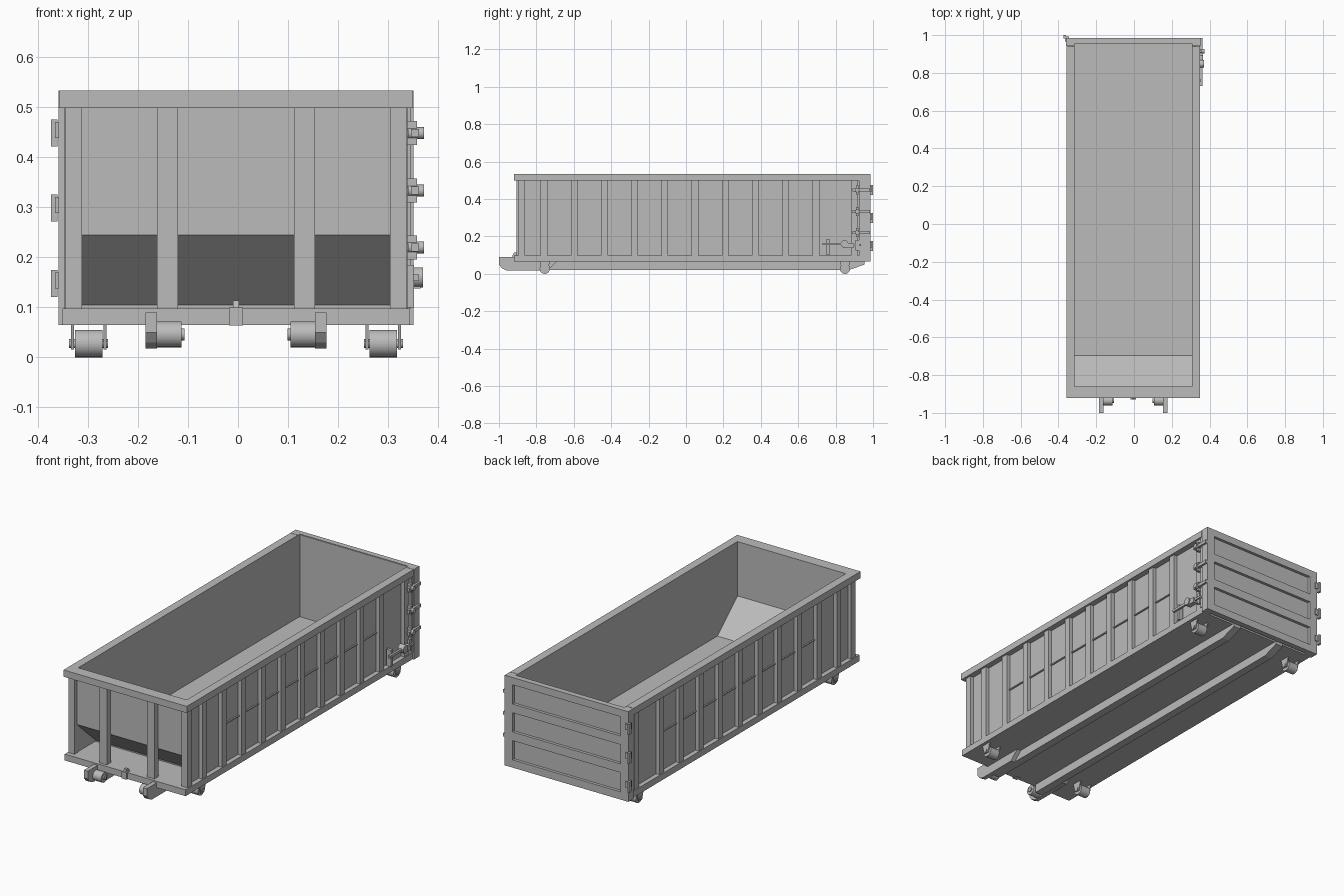
import bpy, bmesh, math
from mathutils import Vector

cube = bpy.data.objects.get("Cube")
if cube:
    bpy.data.objects.remove(cube, do_unlink=True)

steel = bpy.data.materials.new("grey steel")
steel.use_nodes = True
GREY = (0.5, 0.5, 0.5, 1)
steel.diffuse_color = GREY
steel.node_tree.nodes["Principled BSDF"].inputs["Base Color"].default_value = GREY

C = -0.004  # centre line of the container


def finish(name, bm, smooth=False):
    bmesh.ops.recalc_face_normals(bm, faces=bm.faces)
    mesh = bpy.data.meshes.new(name)
    bm.to_mesh(mesh)
    bm.free()
    mesh.materials.append(steel)
    ob = bpy.data.objects.new(name, mesh)
    bpy.context.collection.objects.link(ob)
    if smooth:
        bpy.ops.object.select_all(action='DESELECT')
        ob.select_set(True)
        bpy.context.view_layer.objects.active = ob
        bpy.ops.object.shade_smooth_by_angle(angle=math.radians(35))
    return ob


def add_box(bm, x, y, z):
    """Box from (low, high) ranges on each axis."""
    r = bmesh.ops.create_cube(bm, size=1)
    for v in r["verts"]:
        v.co = Vector([(a + b) / 2 + c * (b - a) for (a, b), c in zip((x, y, z), v.co)])


def box(name, x, y, z):
    bm = bmesh.new()
    add_box(bm, x, y, z)
    return finish(name, bm)


def extrude_x(name, profile, x0, x1):
    """Side profile in (y, z), swept along x."""
    bm = bmesh.new()
    face = bm.faces.new([bm.verts.new((x0, y, z)) for y, z in profile])
    r = bmesh.ops.extrude_face_region(bm, geom=[face])
    verts = [g for g in r["geom"] if isinstance(g, bmesh.types.BMVert)]
    bmesh.ops.translate(bm, verts=verts, vec=(x1 - x0, 0, 0))
    return finish(name, bm)


def roller(name, x0, x1, y, z, radius):
    """Cylinder lying along x."""
    bm = bmesh.new()
    bmesh.ops.create_cone(bm, cap_ends=True, segments=28, radius1=radius,
                          radius2=radius, depth=abs(x1 - x0))
    for v in bm.verts:
        v.co = Vector(((x0 + x1) / 2 + v.co.z, y + v.co.x, z + v.co.y))
    return finish(name, bm, smooth=True)


def span(side, a, b):
    """Distances from the centre line turned into an x range on one side."""
    return tuple(sorted((C + side * a, C + side * b)))


# Base, floor and front shelf
box("base_frame", (C - 0.347, C + 0.347), (-0.92, 0.945), (0.065, 0.098))
box("floor", (C - 0.312, C + 0.312), (-0.72, 0.96), (0.09, 0.105))

# Front wall with the sloped lower panel
extrude_x("front_wall", [(-0.875, 0.5), (-0.875, 0.245), (-0.712, 0.097),
                         (-0.695, 0.104), (-0.862, 0.25), (-0.862, 0.5)],
          C - 0.312, C + 0.312)

# Top rim
bm = bmesh.new()
add_box(bm, (C - 0.354, C + 0.354), (-0.92, -0.86), (0.498, 0.533))
for s in (-1, 1):
    add_box(bm, span(s, 0.311, 0.354), (-0.86, 0.94), (0.498, 0.533))
finish("top_rim", bm)

rib_centres = [-0.759 + 0.1615 * i for i in range(10)] + [0.90]
for s, side in ((-1, "right"), (1, "left")):
    # Side wall, corner post and stiffening ribs
    box(side + "_side_wall", span(s, 0.311, 0.323), (-0.88, 0.95), (0.09, 0.5))
    box(side + "_front_post", span(s, 0.308, 0.342), (-0.896, -0.86), (0.095, 0.5))
    bm = bmesh.new()
    for y in rib_centres:
        add_box(bm, span(s, 0.32, 0.343), (y - 0.018, y + 0.018), (0.097, 0.5))
    finish(side + "_ribs", bm)
    bm = bmesh.new()
    for a, b in zip(rib_centres[1:9], rib_centres[2:10]):
        add_box(bm, span(s, 0.32, 0.33), (a + 0.018, b - 0.018), (0.297, 0.303))
    finish(side + "_mid_strips", bm)

    # Front uprights
    box(side + "_front_upright", span(s, 0.116, 0.158), (-0.905, -0.87), (0.09, 0.5))

    # Long skid rail, nose plate and nose roller
    x = span(s, 0.116, 0.158)
    extrude_x(side + "_skid_rail", [(-0.905, 0.07), (-0.905, 0.02), (0.87, 0.02),
                                    (0.955, 0.05), (0.955, 0.07)], *x)
    extrude_x(side + "_nose_plate", [(-1.0, 0.09), (-1.0, 0.05), (-0.985, 0.03),
                                     (-0.96, 0.018), (-0.74, 0.018), (-0.69, 0.067),
                                     (-0.915, 0.067), (-0.915, 0.09)],
              *span(s, 0.158, 0.181))
    roller(side + "_nose_roller", *span(s, 0.109, 0.16), -0.935, 0.046, 0.026)
    roller(side + "_nose_axle", *span(s, 0.103, 0.17), -0.935, 0.046, 0.012)

    # Ground rollers with forked brackets
    for end, y in (("front", -0.755), ("rear", 0.85)):
        roller(f"{side}_{end}_wheel", *span(s, 0.267, 0.322), y, 0.0275, 0.0275)
        roller(f"{side}_{end}_axle", *span(s, 0.256, 0.334), y, 0.0275, 0.009)
        for k, a in (("inner", 0.259), ("outer", 0.324)):
            extrude_x(f"{side}_{end}_{k}_bracket",
                      [(y - 0.028, 0.067), (y - 0.014, 0.016), (y + 0.014, 0.016),
                       (y + 0.028, 0.067)], *span(s, a, a + 0.006))

# Front centre hook on the shelf
extrude_x("front_hook", [(-0.928, 0.064), (-0.928, 0.1), (-0.9, 0.1), (-0.9, 0.064)],
          C - 0.014, C + 0.014)
extrude_x("front_hook_tab", [(-0.925, 0.098), (-0.92, 0.114), (-0.905, 0.114),
                             (-0.89, 0.098)], C - 0.006, C + 0.006)

# Rear door: back sheet, frame and two crossbars
L, R = -0.359, 0.351
box("door_sheet", (L + 0.01, R - 0.01), (0.955, 0.971), (0.07, 0.53))
bm = bmesh.new()
for x in ((L, L + 0.045), (R - 0.045, R)):
    add_box(bm, x, (0.942, 0.986), (0.065, 0.533))
for z in ((0.065, 0.105), (0.205, 0.25), (0.35, 0.395), (0.495, 0.533)):
    add_box(bm, (L + 0.045, R - 0.045), (0.957, 0.986), z)
finish("door_frame", bm)

# Door lugs on the right edge
for i, z in enumerate((0.448, 0.298, 0.148)):
    box(f"door_lug_{i}", (-0.374, -0.361), (0.982, 1.0), (z - 0.027, z + 0.027))
    box(f"door_lug_arm_{i}", (-0.366, -0.345), (0.965, 0.992), (z - 0.01, z + 0.022))

# Hinges on the left edge
box("hinge_post", (0.325, 0.346), (0.925, 0.942), (0.098, 0.5))
for i, z in enumerate((0.448, 0.333, 0.22)):
    box(f"hinge_plate_{i}", (0.338, 0.358), (0.908, 0.922), (z - 0.024, z + 0.024))
    box(f"hinge_arm_{i}", (0.346, 0.362), (0.89, 0.985), (z - 0.008, z + 0.008))
    roller(f"hinge_eye_{i}", 0.34, 0.372, 0.915, z, 0.012)

# Ratchet lever low on the left side
box("lever_post", (0.325, 0.352), (0.752, 0.768), (0.1, 0.185))
box("lever_handle", (0.35, 0.362), (0.73, 0.86), (0.153, 0.166))
box("ratchet_body", (0.34, 0.365), (0.84, 0.895), (0.138, 0.165))
roller("ratchet_pivot", 0.338, 0.37, 0.848, 0.16, 0.02)
box("ratchet_link", (0.345, 0.358), (0.89, 0.935), (0.148, 0.16))
box("ratchet_mount", (0.338, 0.352), (0.905, 0.925), (0.125, 0.182))
